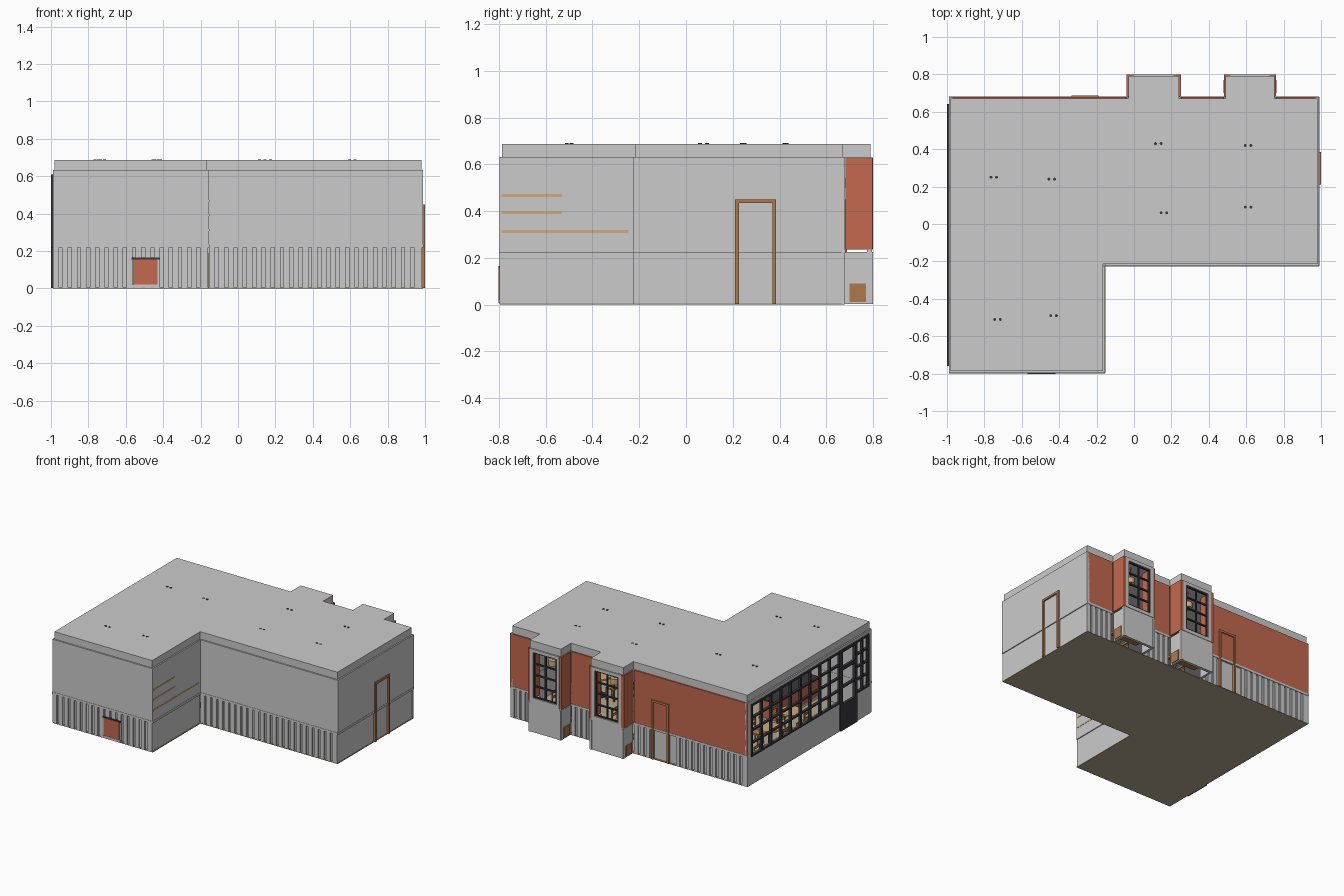
import bpy, bmesh, math
from mathutils import Matrix, Vector

if "Cube" in bpy.data.objects:
    bpy.data.objects.remove(bpy.data.objects["Cube"])


def material(name, r, g, b):
    m = bpy.data.materials.new(name)
    m.diffuse_color = (r, g, b, 1)
    m.use_nodes = True
    m.node_tree.nodes["Principled BSDF"].inputs["Base Color"].default_value = m.diffuse_color
    return m


GREY = material("pale grey plaster", .60, .60, .60)
RED = material("terracotta red", .55, .14, .075)
WOOD = material("brown wood", .42, .19, .07)
TAN = material("light wood", .64, .41, .19)
FLOOR = material("beige floor", .46, .39, .28)
DARK = material("charcoal metal", .04, .04, .045)


def finish(name, bm, mat):
    bmesh.ops.recalc_face_normals(bm, faces=bm.faces)
    me = bpy.data.meshes.new(name)
    bm.to_mesh(me)
    bm.free()
    me.materials.append(mat)
    ob = bpy.data.objects.new(name, me)
    bpy.context.collection.objects.link(ob)
    return ob


def add_box(bm, x0, x1, y0, y1, z0, z1):
    m = Matrix.Translation(((x0 + x1) / 2, (y0 + y1) / 2, (z0 + z1) / 2)) @ \
        Matrix.Diagonal((abs(x1 - x0), abs(y1 - y0), abs(z1 - z0), 1))
    bmesh.ops.create_cube(bm, size=1, matrix=m)


def boxes(name, mat, items):
    bm = bmesh.new()
    for b in items:
        add_box(bm, *b)
    return finish(name, bm, mat)


def cylinders(name, mat, items, sides=16):
    bm = bmesh.new()
    for x, y, z0, z1, r in items:
        bmesh.ops.create_cone(bm, cap_ends=True, segments=sides, radius1=r, radius2=r,
                              depth=z1 - z0, matrix=Matrix.Translation((x, y, (z0 + z1) / 2)))
    return finish(name, bm, mat)


def prism(name, mat, pts, z0, z1):
    bm = bmesh.new()
    f = bm.faces.new([bm.verts.new((x, y, z0)) for x, y in pts])
    ext = bmesh.ops.extrude_face_region(bm, geom=[f])["geom"]
    bmesh.ops.translate(bm, vec=(0, 0, z1 - z0), verts=[v for v in ext if isinstance(v, bmesh.types.BMVert)])
    return finish(name, bm, mat)


def seg(p, q, z0, z1, inner=.02, outer=0.0, trim=0.0):
    """Box along an outline edge; inner and outer are depths either side of it."""
    p, q = Vector(p), Vector(q)
    d = (q - p).normalized()
    n = Vector((d.y, -d.x))
    a, b = p + d * trim - n * inner, q - d * trim + n * outer
    return (min(a.x, b.x), max(a.x, b.x), min(a.y, b.y), max(a.y, b.y), z0, z1)


# Outline of the building, counter-clockwise
BAYS = [(-.04, .25), (.48, .76)]
I = .01
ell = [(-.99, -.797), (-.155, -.797), (-.155, -.225), (.99, -.225), (.99, .68), (-.99, .68)]
roof = [(-.99 + I, -.797 + I), (-.155 - I, -.797 + I), (-.155 - I, -.225 + I), (.99 - I, -.225 + I), (.99 - I, .68 - I)]
for a, b in reversed(BAYS):
    roof += [(b - I, .68 - I), (b - I, .79), (a + I, .79), (a + I, .68 - I)]
roof.append((-.99 + I, .68 - I))
prism("roof_and_cornice", GREY, roof, .63, .687)
prism("floor", FLOOR, [(x * .998, y * .998) for x, y in ell], 0, .006)

front_edges = [(ell[0], ell[1]), (ell[2], ell[3])]
plain_edges = [(ell[1], ell[2]), (ell[3], ell[4])]
back_edges = [((.99, .68), (.76, .68)), ((.48, .68), (.25, .68)), ((-.04, .68), (-.99, .68))]
bay_sides = [e for a, b in BAYS for e in (((b, .68), (b, .80)), ((a, .80), (a, .68)))]

# Upper walls
boxes("grey_upper_walls", GREY, [seg(p, q, .23, .632) for p, q in front_edges + plain_edges])
boxes("red_upper_walls", RED, [seg(p, q, .235, .63, trim=.002) for p, q in back_edges + bay_sides])
boxes("red_inner_wall", RED, [(-.13, .96, -.206, -.2, .24, .62)])

# Lower walls, ledge and raised boards
boxes("lower_walls", GREY,
      [seg(p, q, .003, .225, .022, -.012, .005) for p, q in front_edges + back_edges] +
      [seg(p, q, .003, .225, .022, -.005) for p, q in plain_edges + bay_sides])
boxes("wall_ledge", GREY, [seg(p, q, .22, .236, .02, .002) for p, q in front_edges + plain_edges + back_edges])
boards = []
for p, q in front_edges + back_edges:
    p, q = Vector(p), Vector(q)
    n = max(1, round((q - p).length / .05))
    for i in range(n):
        a, b = p.lerp(q, (i + .02) / n), p.lerp(q, (i + .66) / n)
        if p.y > 0 and -.35 < a.x < -.18:
            continue
        boards.append(seg(a, b, .003, .222, .014, -.001))
boxes("raised_boards", GREY, boards)

# Bays: base, red margins, window surround, mullions, bench
for i, (a, b) in enumerate(BAYS):
    c = (a + b) / 2
    boxes(f"bay_base_{i}", GREY, [(a + .003, b - .003, .775, .796, .003, .24)])
    boxes(f"bay_front_{i}", RED, [(a + .001, c - .105, .78, .797, .235, .63), (c + .105, b - .001, .78, .797, .235, .63)])
    boxes(f"bay_window_surround_{i}", GREY,
          [(c + s * .098, c + s * .122, .775, .80, .24, .625) for s in (-1, 1)] +
          [(c - .122, c + .122, .775, .80, .236, .262), (c - .122, c + .122, .775, .80, .605, .63)])
    boxes(f"bay_mullions_{i}", DARK,
          [(c + x - .005, c + x + .005, .78, .792, .26, .606) for x in (-.093, 0, .093)] +
          [(c - .098, c + .098, .78, .792, .262 + k * .084 - .001, .272 + k * .084 - .001) for k in range(5)])
    boxes(f"bay_bench_{i}", WOOD, [(a + .022, b - .022, .62, .775, .09, .105)])
    boxes(f"bay_side_panels_{i}", WOOD, [(a - .001, a + .004, .70, .77, .01, .09), (b - .004, b + .001, .70, .77, .01, .09)])
    cylinders(f"bay_pendant_{i}", TAN, [(c, .70, .50, .54, .03), (c, .70, .54, .63, .003)])

# Glazed left wall
boxes("left_wall", GREY,
      [(-.99, -.97, -.42, .68, .003, .225), (-.99, -.97, -.797, -.61, .003, .225),
       (-.99, -.97, -.797, .68, .605, .632), (-.99, -.97, .637, .68, .2, .63),
       (-.99, -.97, -.797, -.755, .2, .63)])
N = 9
bars = []
for k in range(N + 1):
    y = .635 - k * 1.045 / N
    bars.append((-1, -.98, y - .007, y + .007, .215, .61))
for k in range(5):
    z = .222 + k * .095
    bars.append((-1, -.98, -.42, .64, z - .006, z + .006))
    bars.append((-1, -.98, -.755, -.61, z - .006, z + .006))
bars += [(-1, -.98, y - .008, y + .008, .215, .61) for y in (-.68, -.75)]
boxes("left_window_frame", DARK, bars)
boxes("glazed_door", DARK,
      [(-1, -.975, -.44, -.415, .003, .61), (-1, -.975, -.615, -.59, .003, .61),
       (-1, -.98, -.60, -.43, .003, .20), (-1, -.98, -.60, -.43, .455, .48),
       (-1, -.98, -.60, -.43, .59, .61), (-1, -.98, -.60, -.43, .32, .335)])

# Wooden door frames on the right and back walls
T = .016
boxes("right_door_frame", WOOD, [(.97, 1, .21, .21 + T, .003, .45), (.97, 1, .385 - T, .385, .003, .45),
                                 (.97, 1, .21, .385, .45 - T, .45)])
boxes("back_door_frame", WOOD, [(-.335, -.335 + T, .66, .688, .003, .45), (-.19 - T, -.19, .66, .688, .003, .45),
                                (-.335, -.19, .66, .688, .45 - T, .45)])

# Counter whose end shows through the front wall, and wall shelves
boxes("counter", RED, [(-.56, -.43, -.801, -.27, .01, .157)])
boxes("counter_top", DARK, [(-.57, -.42, -.803, -.26, .155, .165)])
boxes("counter_plinth", GREY, [(-.567, -.423, -.803, -.265, .006, .022)])
boxes("wall_shelves", TAN, [(-.24, -.153, -.79, y, z - .006, z + .006)
                            for z, y in ((.313, -.245), (.393, -.53), (.467, -.53))])

# Recessed light fittings poking through the roof
lights = [(-.75, .25), (-.44, .24), (.13, .43), (.61, .42), (.16, .06), (.61, .09), (-.73, -.51), (-.43, -.49)]
cylinders("ceiling_lights", DARK, [(x + s * .015, y, .62, .69, .008) for x, y in lights for s in (-1, 1)], 12)

# Tables and chairs
tables = [(-.75, .42), (-.75, .08), (-.72, -.22), (-.35, .36), (-.3, .02), (.12, .48), (.25, .05), (.62, .48), (.68, .05)]
cylinders("table_tops", TAN, [(x, y, .15, .162, .08) for x, y in tables], 24)
cylinders("table_posts", DARK, [(x, y, .006, .15, .008) for x, y in tables] +
          [(x, y, .006, .014, .045) for x, y in tables])
chairs = []
for x, y in tables:
    for s in (-1, 1):
        cx = x + s * .105
        chairs.append((cx - .036, cx + .036, y - .036, y + .036, .09, .1))
        chairs += [(cx + i * .033 - .004, cx + i * .033 + .004, y + j * .033 - .004, y + j * .033 + .004,
                    .006, .19 if i == s else .09) for i in (-1, 1) for j in (-1, 1)]
        chairs += [(cx + s * .033 - .003, cx + s * .033 + .003, y - .036, y + .036, z, z + .018) for z in (.135, .172)]
boxes("chairs", WOOD, chairs)
